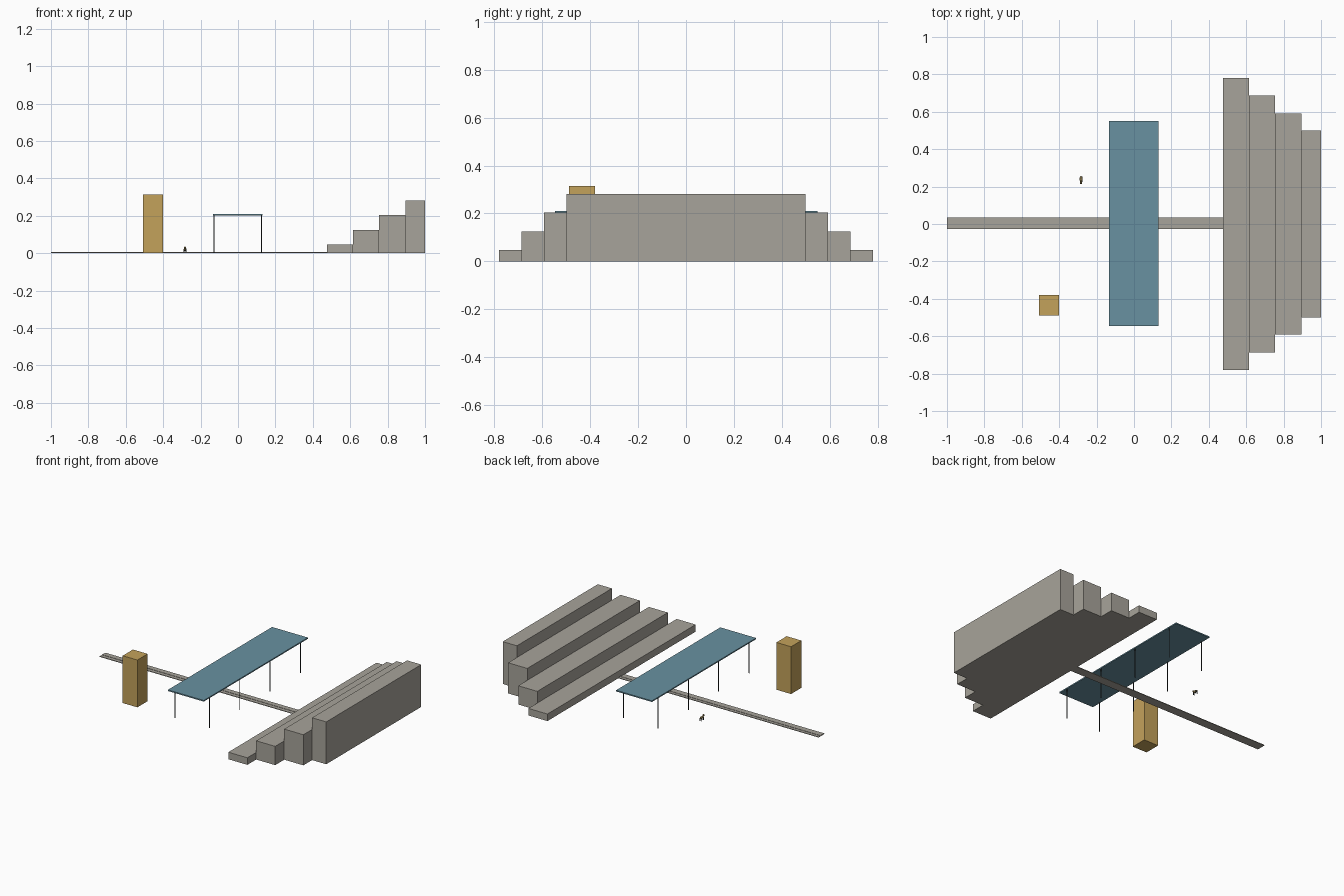
import bpy
import bmesh
import math
from mathutils import Vector

if "Cube" in bpy.data.objects:
    bpy.data.objects.remove(bpy.data.objects["Cube"], do_unlink=True)


def material(name, rgb):
    mat = bpy.data.materials.new(name)
    mat.use_nodes = True
    mat.diffuse_color = (*rgb, 1)
    mat.node_tree.nodes["Principled BSDF"].inputs["Base Color"].default_value = (*rgb, 1)
    return mat


stone = material("warm grey stone", (0.39, 0.37, 0.325))
ochre = material("ochre", (0.55, 0.36, 0.105))
teal = material("dusty teal", (0.14, 0.285, 0.355))
iron = material("dark iron", (0.03, 0.035, 0.035))
fur = material("brown fur", (0.27, 0.2, 0.08))


def finish(name, bm, mat):
    mesh = bpy.data.meshes.new(name)
    bm.to_mesh(mesh)
    bm.free()
    mesh.materials.append(mat)
    obj = bpy.data.objects.new(name, mesh)
    bpy.context.collection.objects.link(obj)
    return obj


def box(name, low, high, mat):
    """Box between two opposite corners."""
    low, high = Vector(low), Vector(high)
    bm = bmesh.new()
    bmesh.ops.create_cube(bm, size=1)
    bmesh.ops.scale(bm, vec=high - low, verts=bm.verts)
    bmesh.ops.translate(bm, vec=(low + high) / 2, verts=bm.verts)
    return finish(name, bm, mat)


def post(name, x, y, height, radius, mat):
    bm = bmesh.new()
    bmesh.ops.create_cone(bm, cap_ends=True, segments=8, radius1=radius,
                          radius2=radius, depth=height)
    bmesh.ops.translate(bm, vec=(x, y, height / 2), verts=bm.verts)
    return finish(name, bm, mat)


def blob(name, centre, size, mat):
    bm = bmesh.new()
    bmesh.ops.create_icosphere(bm, subdivisions=2, radius=0.5)
    bmesh.ops.scale(bm, vec=size, verts=bm.verts)
    bmesh.ops.translate(bm, vec=centre, verts=bm.verts)
    return finish(name, bm, mat)


# Stepped terraces, each taller and shorter in length than the last
tiers = [(0.475, 0.615, 0.78, 0.047), (0.615, 0.755, 0.687, 0.125),
         (0.755, 0.896, 0.592, 0.204), (0.896, 1.0, 0.5, 0.282)]
for i, (x0, x1, half, top) in enumerate(tiers):
    box(f"terrace_{i + 1}", (x0, -half, 0), (x1, half, top), stone)

# Low paved path with a raised central kerb
box("path", (-1, -0.028, 0), (0.475, 0.034, 0.004), stone)
box("path_kerb", (-1, -0.004, 0.004), (0.475, 0.014, 0.006), stone)

# Canopy on two rows of slim posts
box("canopy_roof", (-0.134, -0.546, 0.202), (0.13, 0.55, 0.21), teal)
for row, x in (("left", 0.125), ("right", -0.129)):
    for i in range(4):
        post(f"canopy_post_{row}_{i + 1}", x, -0.48 + i * 0.32, 0.203, 0.003, iron)

# Square tower
box("tower", (-0.508, -0.488, 0), (-0.4, -0.38, 0.315), ochre)

# Small four-legged animal
ax, ay = -0.283, 0.239
blob("animal_body", (ax, ay, 0.02), (0.016, 0.038, 0.015), fur)
blob("animal_head", (ax, ay - 0.019, 0.029), (0.013, 0.014, 0.013), fur)
for side in (-1, 1):
    for end in (-1, 1):
        post(f"animal_leg_{side}_{end}", ax + side * 0.005, ay + end * 0.012,
             0.018, 0.0025, iron)
